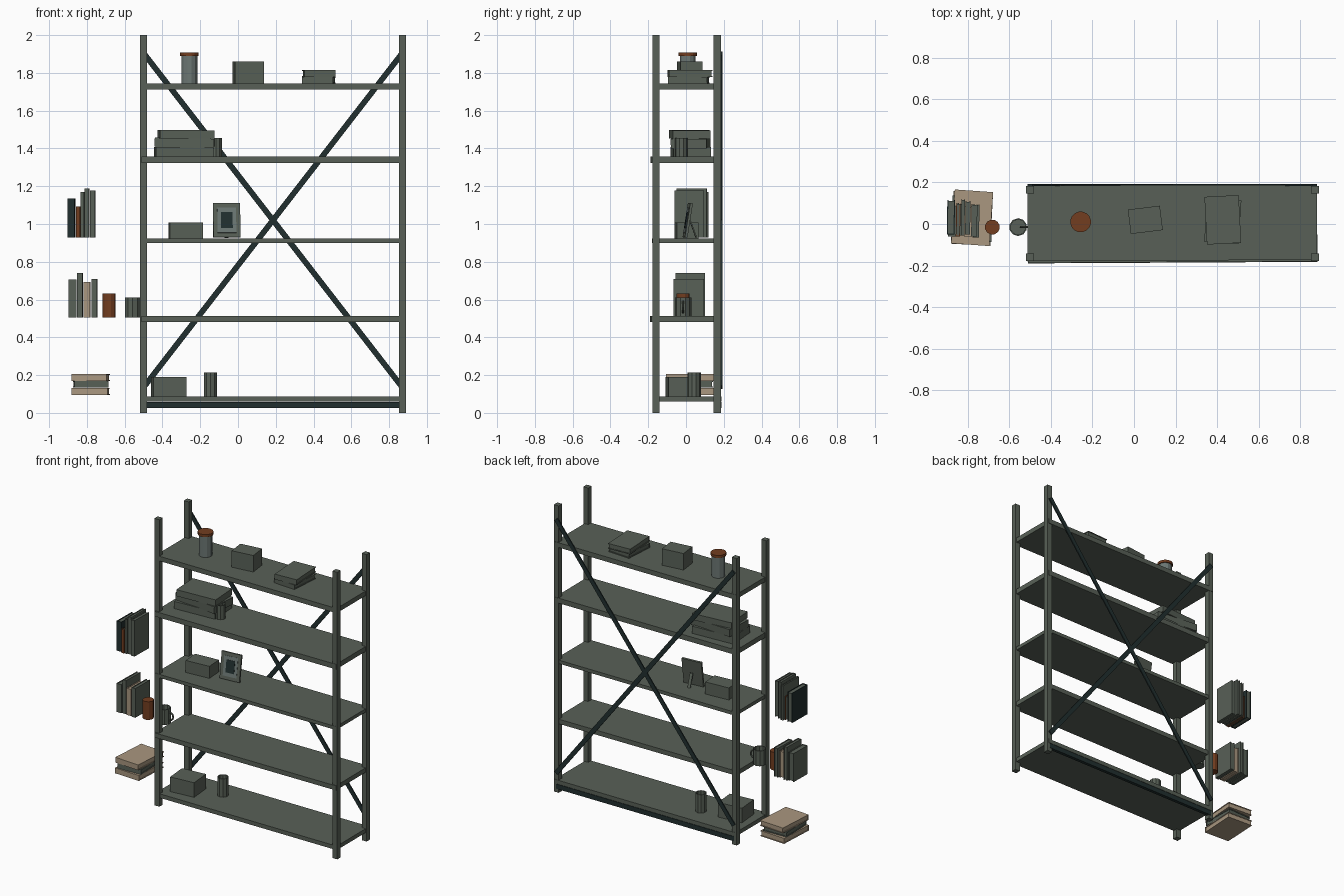
import bpy, bmesh, math
from mathutils import Matrix, Vector

if "Cube" in bpy.data.objects:
    bpy.data.objects.remove(bpy.data.objects["Cube"])


def material(name, rgb):
    m = bpy.data.materials.new(name)
    m.diffuse_color = (*rgb, 1)
    m.use_nodes = True
    m.node_tree.nodes["Principled BSDF"].inputs["Base Color"].default_value = m.diffuse_color
    return m


GREEN = material("grey green", (0.098, 0.118, 0.095))
DARK = material("dark teal", (0.015, 0.028, 0.028))
RUST = material("rust orange", (0.17, 0.047, 0.014))
PAPER = material("beige paper", (0.40, 0.31, 0.215))
GLASS = material("pale grey", (0.15, 0.185, 0.175))


def finish(name, bm, mats):
    me = bpy.data.meshes.new(name)
    bm.to_mesh(me)
    bm.free()
    for m in mats:
        me.materials.append(m)
    ob = bpy.data.objects.new(name, me)
    bpy.context.collection.objects.link(ob)
    return ob


def box(name, lo, hi, mat, yaw=0, tilt=0, roll=0):
    """Box between two corners, turned about its own centre (degrees)."""
    lo, hi = Vector(lo), Vector(hi)
    bm = bmesh.new()
    bmesh.ops.create_cube(bm, size=1, matrix=Matrix.Diagonal((*(hi - lo), 1)))
    ob = finish(name, bm, [mat])
    ob.location = (lo + hi) / 2
    ob.rotation_euler = [math.radians(a) for a in (tilt, roll, yaw)]
    return ob


def lathe(name, x, y, profile, sides, mat):
    """Faceted solid of revolution from (radius, z) pairs; ends are capped."""
    bm = bmesh.new()
    rings = [[bm.verts.new((x + r * math.cos(2 * math.pi * (i + .5) / sides),
                            y + r * math.sin(2 * math.pi * (i + .5) / sides), z))
              for i in range(sides)] for r, z in profile]
    for a, b in zip(rings, rings[1:]):
        for i in range(sides):
            j = (i + 1) % sides
            bm.faces.new((a[i], a[j], b[j], b[i]))
    bm.faces.new(rings[0][::-1])
    bm.faces.new(rings[-1])
    return finish(name, bm, [mat])


def cup(name, x, y, r, z0, z1, mat, sides=10):
    t = r * 0.85
    return lathe(name, x, y, [(r, z0), (r, z1), (t, z1), (t, z0 + 0.015)], sides, mat)


def book(name, lo, hi, cover, spine, yaw=0):
    """Two cover boards, a spine and a recessed page block. spine: 'upright' or 'flat'."""
    lo, hi = Vector(lo), Vector(hi)
    c, s = (lo + hi) / 2, hi - lo
    axis = 0 if spine == 'upright' else 2       # thickness direction
    t = min(0.005, s[axis] * 0.2)
    bm = bmesh.new()

    def block(center, size, idx):
        v = bmesh.ops.create_cube(bm, size=1, matrix=Matrix.Translation(center)
                                  @ Matrix.Diagonal((*size, 1)))['verts']
        for f in {f for w in v for f in w.link_faces}:
            f.material_index = idx
    for d in (-1, 1):
        off, size = Vector(), s.copy()
        off[axis] = d * (s[axis] - t) / 2
        size[axis] = t
        block(off, size, 0)
    block(Vector((0, -(s.y - t) / 2, 0)), Vector((s.x, t, s.z)), 0)
    size = s - Vector((0.008, 0.008, 0.008))
    size[axis] = s[axis] - t
    block(Vector(), size, 1)
    ob = finish(name, bm, [cover, PAPER if cover == PAPER else GREEN])
    ob.location = c
    ob.rotation_euler.z = math.radians(yaw)
    return ob


# Uprights
for x0, x1 in ((-0.52, -0.482), (0.853, 0.89)):
    for y0, y1 in ((-0.178, -0.141), (0.146, 0.184)):
        box("upright_post", (x0, y0, 0), (x1, y1, 2), GREEN)

# Shelf boards: bottom, top, front, back, yaw
for z0, z1, y0, y1, yaw in ((0.06, 0.088, -0.173, 0.187, 0), (0.48, 0.512, -0.186, 0.178, 0.3),
                            (0.9, 0.924, -0.18, 0.182, 0), (1.323, 1.358, -0.184, 0.183, 0.3),
                            (1.712, 1.745, -0.175, 0.187, 0.1)):
    box("shelf_board", (-0.512, y0, z0), (0.882, y1, z1), GREEN, yaw)

# Rear cross braces and lower rail
for side in (-1, 1):
    a, b = Vector((0.185 - side * 0.685, 0, 1.905)), Vector((0.185 + side * 0.685, 0, 0.135))
    mid, d = (a + b) / 2, b - a
    box("cross_brace", (mid.x - d.length / 2, 0.184, mid.z - 0.015),
        (mid.x + d.length / 2, 0.192, mid.z + 0.015), DARK,
        roll=math.degrees(math.atan2(-d.z, d.x)))
box("rear_lower_rail", (-0.5, 0.165, 0.025), (0.87, 0.187, 0.058), DARK)

# Top shelf: lidded jar, box, two flat books
lathe("jar", -0.257, 0.01, [(0.043, 1.745), (0.043, 1.893)], 12, GLASS)
lathe("jar_lid", -0.257, 0.01, [(0.05, 1.89), (0.05, 1.908)], 16, RUST)
box("small_box", (-0.023, -0.039, 1.745), (0.132, 0.079, 1.86), GREEN, 7)
book("flat_book", (0.345, -0.09, 1.745), (0.51, 0.12, 1.777), GREEN, 'flat', -4)
book("flat_book", (0.345, -0.095, 1.778), (0.51, 0.135, 1.815), GREEN, 'flat', 3)

# Fourth shelf: loose stack and cup
box("stack_lower", (-0.44, -0.075, 1.358), (-0.135, 0.125, 1.408), GREEN, 3)
box("stack_middle", (-0.435, -0.07, 1.405), (-0.12, 0.12, 1.455), GREEN, -4, 0, 1.5)
box("stack_upper", (-0.42, -0.08, 1.452), (-0.13, 0.12, 1.497), GREEN, 4, 0, 0.5)
cup("small_cup", -0.117, -0.025, 0.034, 1.358, 1.455, GREEN)

# Middle shelf: box and leaning picture frame with strut
box("low_box", (-0.365, -0.055, 0.924), (-0.19, 0.06, 1.008), GREEN, 4)
frame = box("picture_frame", (-0.132, 0.002, 0.928), (0.012, 0.016, 1.11), GREEN, 5, -9)
for name, w, h, d, m in (("frame_mat", 0.1, 0.135, 0.009, GLASS),
                         ("frame_picture", 0.062, 0.085, 0.011, DARK)):
    p = box(name, (-w / 2, -d, -h / 2), (w / 2, -d + 0.004, h / 2), m)
    p.parent = frame
box("frame_strut", (-0.07, 0.035, 0.924), (-0.05, 0.042, 1.02), GREEN, 5, 20)

# Upright books beside the rack: x range, y range, height, cover
for x0, x1, y0, y1, z, m in ((-0.9, -0.863, -0.05, 0.115, 1.135, DARK),
                             (-0.857, -0.836, -0.06, 0.1, 1.093, RUST),
                             (-0.832, -0.815, -0.055, 0.12, 1.17, GREEN),
                             (-0.812, -0.788, -0.05, 0.11, 1.188, GREEN),
                             (-0.783, -0.755, -0.06, 0.095, 1.178, GREEN)):
    book("upright_book", (x0, y0, 0.928), (x1, y1, z), m, 'upright', -1)
for x0, x1, y0, y1, z, m in ((-0.895, -0.855, -0.06, 0.09, 0.705, GREEN),
                             (-0.85, -0.823, -0.055, 0.1, 0.74, GREEN),
                             (-0.818, -0.782, -0.06, 0.085, 0.692, PAPER),
                             (-0.775, -0.745, -0.065, 0.095, 0.71, GREEN)):
    book("upright_book", (x0, y0, 0.506), (x1, y1, z), m, 'upright', -1)

# Pot and mug with handle
lathe("rust_pot", -0.682, -0.015, [(0.036, 0.506), (0.036, 0.632)], 12, RUST)
cup("mug", -0.558, -0.015, 0.043, 0.506, 0.612, GREEN)
bpy.ops.mesh.primitive_torus_add(location=(-0.517, -0.015, 0.56), rotation=(math.pi / 2, 0, 0),
                                 major_radius=0.028, minor_radius=0.006,
                                 major_segments=12, minor_segments=6)
bpy.context.object.name = "mug_handle"
bpy.context.object.data.materials.append(GREEN)

# Flat stack beside the bottom shelf
book("stacked_book", (-0.875, -0.1, 0.095), (-0.685, 0.155, 0.133), PAPER, 'flat', -3)
book("stacked_book", (-0.87, -0.09, 0.134), (-0.69, 0.14, 0.168), GREEN, 'flat', 2)
book("stacked_book", (-0.872, -0.1, 0.169), (-0.687, 0.16, 0.206), PAPER, 'flat', -4)

# Bottom shelf: box and cup
box("bottom_box", (-0.455, -0.1, 0.088), (-0.28, 0.05, 0.19), GREEN, 5)
cup("bottom_cup", -0.146, 0.043, 0.036, 0.088, 0.215, GREEN)
